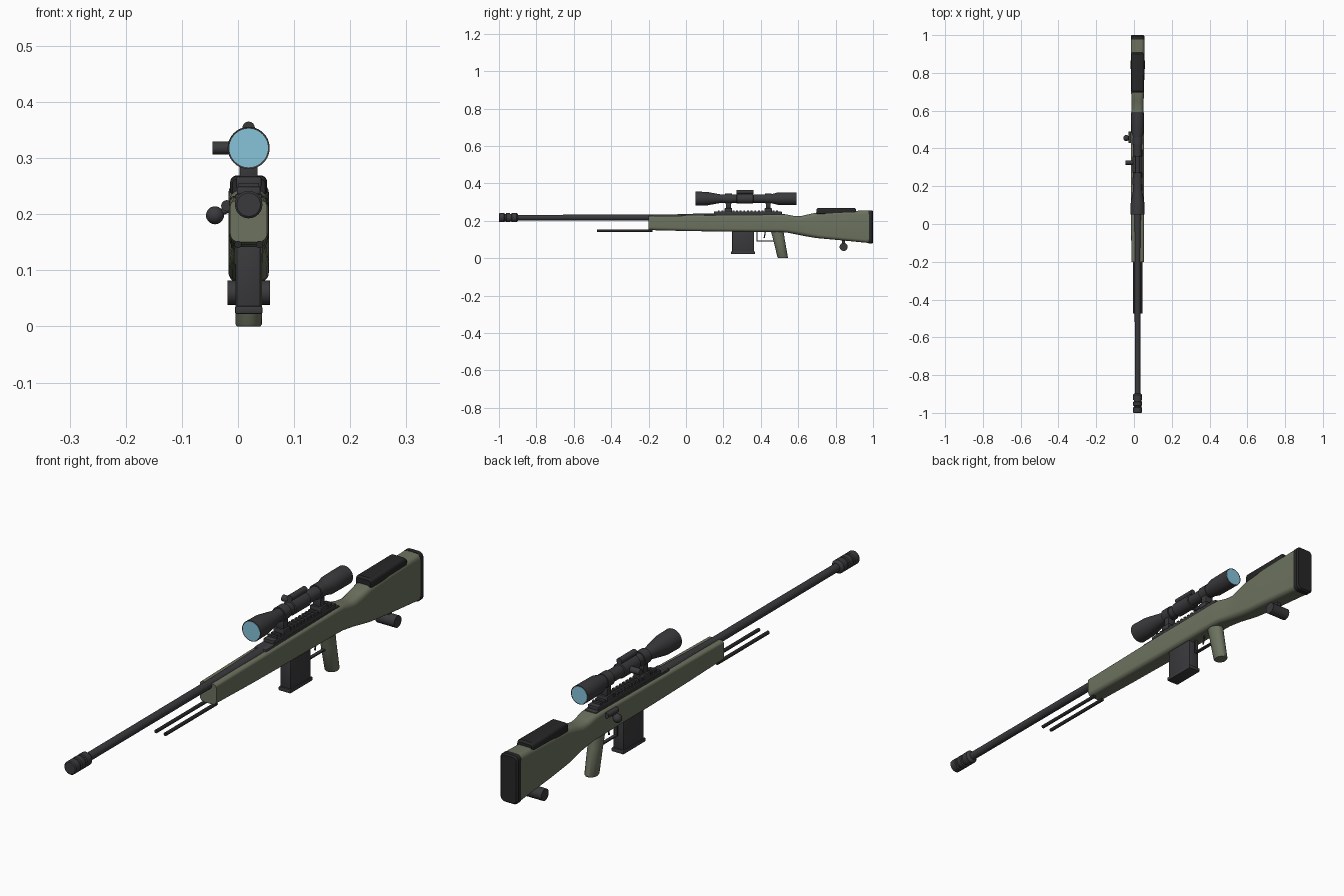
import bpy, bmesh, math
from mathutils import Vector, Matrix

CX = 0.019  # centre line of the rifle


def material(name, rgb):
    m = bpy.data.materials.new(name)
    m.diffuse_color = (*rgb, 1)
    return m


OLIVE = material("olive", (0.15, 0.17, 0.115))
DARK = material("dark_metal", (0.042, 0.042, 0.046))
RUBBER = material("rubber", (0.02, 0.02, 0.021))
GLASS = material("glass", (0.24, 0.55, 0.70))


def finish(name, bm, mat, smooth=True):
    bmesh.ops.recalc_face_normals(bm, faces=bm.faces)
    me = bpy.data.meshes.new(name)
    bm.to_mesh(me)
    bm.free()
    ob = bpy.data.objects.new(name, me)
    bpy.context.collection.objects.link(ob)
    me.materials.append(mat)
    if smooth:
        bpy.ops.object.select_all(action='DESELECT')
        bpy.context.view_layer.objects.active = ob
        ob.select_set(True)
        bpy.ops.object.shade_smooth_by_angle(angle=math.radians(35))
    return ob


def skin(name, rings, mat):
    """Bridge a list of closed point rings and cap both ends."""
    bm = bmesh.new()
    vs = [[bm.verts.new(p) for p in r] for r in rings]
    n = len(vs[0])
    for a, b in zip(vs, vs[1:]):
        for i in range(n):
            j = (i + 1) % n
            bm.faces.new((a[i], a[j], b[j], b[i]))
    bm.faces.new(vs[0])
    bm.faces.new(vs[-1])
    return finish(name, bm, mat)


def lathe(name, profile, z, mat, n=32):
    """Turn (y, radius) points around the y direction."""
    ang = [2 * math.pi * i / n for i in range(n)]
    return skin(name, [[(CX + r * math.cos(a), y, z + r * math.sin(a)) for a in ang]
                       for y, r in profile], mat)


def rounded(y, z0, z1, hw, rb, rt, seg=5):
    """Rounded rectangle section with bottom and top corner radii."""
    pts = []
    for k, (sx, zc, r) in enumerate(((1, z1 - rt, rt), (-1, z1 - rt, rt),
                                     (-1, z0 + rb, rb), (1, z0 + rb, rb))):
        for s in range(seg + 1):
            a = math.pi / 2 * (k + s / seg)
            pts.append((CX + sx * (hw - r) + r * math.cos(a), y, zc + r * math.sin(a)))
    return pts


def rod(name, p, q, r, mat, n=20):
    p, q = Vector(p), Vector(q)
    bm = bmesh.new()
    rot = (q - p).to_track_quat('Z', 'Y').to_matrix().to_4x4()
    bmesh.ops.create_cone(bm, cap_ends=True, segments=n, radius1=r, radius2=r,
                          depth=(q - p).length, matrix=Matrix.Translation((p + q) / 2) @ rot)
    return finish(name, bm, mat)


def box(name, hw, y, z, mat, bevel=0.0):
    bm = bmesh.new()
    m = Matrix.Translation((CX, sum(y) / 2, sum(z) / 2)) @ Matrix.Diagonal(
        (2 * hw, y[1] - y[0], z[1] - z[0], 1))
    bmesh.ops.create_cube(bm, size=1, matrix=m)
    if bevel:
        bmesh.ops.bevel(bm, geom=bm.edges[:], offset=bevel, segments=2, profile=0.5, affect='EDGES')
    return finish(name, bm, mat, bevel > 0)


# Stock: y, bottom, top, half width, bottom radius, top radius
stock = [(-0.20, 0.150, 0.224, 0.033, 0.016, 0.010),
         (0.00, 0.145, 0.227, 0.034, 0.016, 0.010),
         (0.20, 0.142, 0.230, 0.035, 0.016, 0.010),
         (0.50, 0.140, 0.233, 0.035, 0.016, 0.012),
         (0.54, 0.137, 0.233, 0.034, 0.018, 0.016),
         (0.575, 0.130, 0.226, 0.032, 0.020, 0.020),
         (0.61, 0.123, 0.224, 0.031, 0.022, 0.022),
         (0.65, 0.115, 0.233, 0.032, 0.022, 0.022),
         (0.70, 0.107, 0.244, 0.034, 0.020, 0.020),
         (0.80, 0.098, 0.250, 0.036, 0.018, 0.018),
         (0.978, 0.081, 0.255, 0.036, 0.018, 0.018)]
skin("stock", [rounded(*s) for s in stock], OLIVE)

# Butt pad and cheek rest
skin("butt_pad", [rounded(0.976, 0.078, 0.256, 0.036, 0.018, 0.018),
                  rounded(0.994, 0.078, 0.256, 0.036, 0.018, 0.018),
                  rounded(1.0, 0.083, 0.251, 0.031, 0.014, 0.014)], RUBBER)
skin("cheek_rest", [rounded(0.697, 0.236, 0.262, 0.029, 0.004, 0.008),
                    rounded(0.705, 0.236, 0.268, 0.033, 0.004, 0.012),
                    rounded(0.900, 0.236, 0.269, 0.033, 0.004, 0.012),
                    rounded(0.908, 0.236, 0.263, 0.029, 0.004, 0.008)], RUBBER)

# Barrel and muzzle brake
lathe("barrel", [(-0.95, 0.0148), (-0.20, 0.0152), (-0.05, 0.0175), (0.06, 0.021), (0.20, 0.021)],
      0.217, DARK)
brake = [(-1.0, 0.021), (-0.997, 0.0245)]
for y in (-0.972, -0.942):
    brake += [(y, 0.0245), (y + 0.002, 0.020), (y + 0.009, 0.020), (y + 0.011, 0.0245)]
brake += [(-0.906, 0.0245), (-0.900, 0.020), (-0.897, 0.0148)]
lathe("muzzle_brake", brake, 0.217, DARK, 24)

# Receiver and toothed rail
box("receiver", 0.025, (0.10, 0.53), (0.19, 0.237), DARK, 0.006)
box("rail_base", 0.021, (0.15, 0.512), (0.23, 0.249), DARK, 0.002)
for i in range(17):
    y = 0.17 + i * 0.0195
    box(f"rail_tooth_{i + 1}", 0.018, (y, y + 0.010), (0.247, 0.256), DARK)

# Scope
SZ = 0.318
lathe("scope_body", [(0.052, 0.034), (0.05, 0.0375), (0.11, 0.0365), (0.19, 0.022), (0.45, 0.022),
                     (0.49, 0.033), (0.55, 0.034), (0.59, 0.034), (0.588, 0.031)], SZ, DARK, 40)
lathe("scope_front_lens", [(0.0505, 0.0345), (0.056, 0.0345)], SZ, GLASS, 40)
lathe("scope_rear_lens", [(0.584, 0.031), (0.5895, 0.031)], SZ, GLASS, 40)
lathe("scope_turret_block", [(0.27, 0.022), (0.272, 0.0265), (0.358, 0.0265), (0.36, 0.022)],
      SZ, DARK)
rod("scope_top_turret", (CX, 0.27, 0.354), (CX, 0.36, 0.354), 0.011, DARK)
rod("scope_side_knob", (CX - 0.015, 0.325, SZ), (-0.045, 0.325, SZ), 0.0115, DARK)
for label, y in (("front", 0.227), ("rear", 0.44)):
    lathe(f"{label}_scope_ring", [(y - 0.018, 0.0265), (y + 0.018, 0.0265)], SZ, DARK)
    box(f"{label}_mount_post", 0.016, (y - 0.013, y + 0.013), (0.26, 0.305), DARK, 0.002)
    box(f"{label}_mount_foot", 0.0225, (y - 0.02, y + 0.02), (0.247, 0.267), DARK, 0.003)

# Bolt
rod("bolt_body", (-0.020, 0.43, 0.215), (-0.020, 0.49, 0.215), 0.010, DARK)
rod("bolt_arm", (0.0, 0.455, 0.217), (-0.041, 0.455, 0.198), 0.006, DARK, 12)
bm = bmesh.new()
bmesh.ops.create_uvsphere(bm, u_segments=24, v_segments=14, radius=0.016,
                          matrix=Matrix.Translation((-0.041, 0.455, 0.198)))
finish("bolt_knob", bm, DARK)

# Magazine
box("magazine", 0.0215, (0.247, 0.364), (0.03, 0.16), DARK, 0.003)
box("magazine_floor_plate", 0.0245, (0.241, 0.370), (0.022, 0.036), DARK, 0.003)

# Trigger guard and trigger
box("guard_front", 0.006, (0.376, 0.381), (0.088, 0.15), DARK)
box("guard_bottom", 0.006, (0.376, 0.485), (0.088, 0.093), DARK)
rod("trigger", (CX, 0.425, 0.145), (CX, 0.418, 0.108), 0.003, DARK, 10)

# Pistol grip, an oval swept backwards
grip = []
for z, y, a, b in ((0.165, 0.483, 0.025, 0.035), (0.10, 0.497, 0.024, 0.031),
                   (0.004, 0.517, 0.0235, 0.028), (0.0, 0.518, 0.021, 0.025)):
    grip.append([(CX + a * math.cos(t * math.pi / 14), y + b * math.sin(t * math.pi / 14), z)
                 for t in range(28)])
skin("pistol_grip", grip, OLIVE)

# Rear rest and folded front legs
rod("rear_rest", (CX - 0.038, 0.843, 0.060), (CX + 0.038, 0.843, 0.060), 0.0215, DARK, 28)
box("rear_rest_stem", 0.008, (0.835, 0.851), (0.06, 0.11), DARK)
for label, s in (("left", -1), ("right", 1)):
    rod(f"{label}_folded_leg", (CX + s * 0.019, -0.475, 0.146),
        (CX + s * 0.019, -0.18, 0.146), 0.0065, RUBBER, 14)
